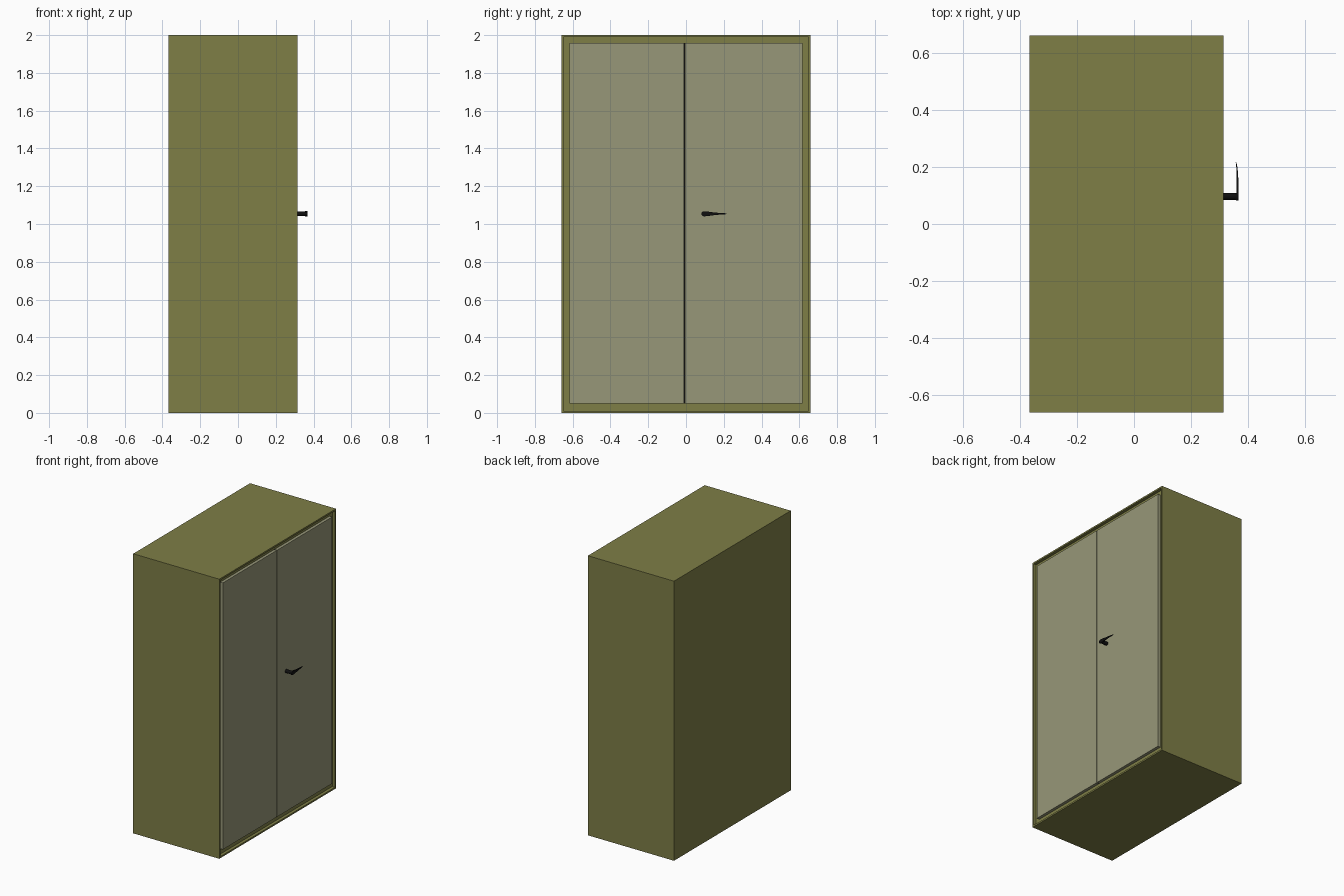
import bpy, bmesh, math
from mathutils import Matrix

if "Cube" in bpy.data.objects:
    bpy.data.objects.remove(bpy.data.objects["Cube"])

BACK, FRONT, HALF_W, TOP = -0.367, 0.314, 0.66, 2.0
RECESS = 0.022


def material(name, rgb):
    m = bpy.data.materials.new(name)
    m.diffuse_color = (*rgb, 1)
    m.use_nodes = True
    m.node_tree.nodes["Principled BSDF"].inputs["Base Color"].default_value = m.diffuse_color
    return m


olive = material("olive_paint", (0.21, 0.21, 0.062))
pale = material("pale_door_paint", (0.31, 0.31, 0.19))
black = material("black_metal", (0.005, 0.005, 0.005))


def finish(bm, name, mat):
    bmesh.ops.recalc_face_normals(bm, faces=bm.faces)
    me = bpy.data.meshes.new(name)
    bm.to_mesh(me)
    bm.free()
    me.materials.append(mat)
    ob = bpy.data.objects.new(name, me)
    bpy.context.collection.objects.link(ob)
    return ob


def box(lo, hi):
    bm = bmesh.new()
    size = [b - a for a, b in zip(lo, hi)]
    mid = [(a + b) / 2 for a, b in zip(lo, hi)]
    bmesh.ops.create_cube(bm, size=1, matrix=Matrix.Translation(mid) @ Matrix.Diagonal((*size, 1)))
    return bm


# Cabinet body with a thin raised rim around a recessed door opening
bm = box((BACK, -HALF_W, 0), (FRONT, HALF_W, TOP))
face = max(bm.faces, key=lambda f: f.calc_center_median().x)
bmesh.ops.inset_region(bm, faces=[face], thickness=0.016)
rim_inner = bmesh.ops.extrude_discrete_faces(bm, faces=[face])["faces"][0]
bmesh.ops.translate(bm, verts=rim_inner.verts, vec=(-RECESS, 0, 0))
finish(bm, "cabinet_body", olive)

# Two door panels standing in the recess with a narrow slit between them
for name, y0, y1 in (("left_door", -0.618, -0.011), ("right_door", -0.004, 0.618)):
    finish(box((FRONT - RECESS - 0.004, y0, 0.05), (FRONT - 0.001, y1, 1.957)), name, pale)
finish(box((FRONT - RECESS - 0.002, -0.011, 0.05), (FRONT - RECESS + 0.003, -0.004, 1.957)),
       "door_gap_seal", black)

# Handle stem
HZ = 1.054
bm = bmesh.new()
bmesh.ops.create_cone(bm, cap_ends=True, segments=20, radius1=0.0125, radius2=0.0125, depth=0.056,
                      matrix=Matrix.Translation((0.335, 0.097, HZ)) @ Matrix.Rotation(math.pi / 2, 4, 'Y'))
stem = finish(bm, "handle_stem", black)

# Tapered lever: (y, inner x, outer x, half height) sections bridged together
sections = [(0.082, 0.357, 0.367, 0.006), (0.087, 0.356, 0.367, 0.011), (0.095, 0.356, 0.367, 0.0135),
            (0.112, 0.359, 0.367, 0.0125), (0.135, 0.360, 0.3665, 0.009), (0.160, 0.360, 0.3655, 0.006),
            (0.185, 0.3595, 0.364, 0.004), (0.205, 0.358, 0.3615, 0.003), (0.215, 0.3565, 0.359, 0.0015)]
bm = bmesh.new()
rings = [[bm.verts.new((x, y, HZ + z)) for x, z in ((a, -h), (b, -h), (b, h), (a, h))]
         for y, a, b, h in sections]
for r, s in zip(rings, rings[1:]):
    for i in range(4):
        j = (i + 1) % 4
        bm.faces.new((r[i], r[j], s[j], s[i]))
bm.faces.new(rings[0])
bm.faces.new(rings[-1])
lever = finish(bm, "handle_lever", black)

for ob in (stem, lever):
    bpy.ops.object.select_all(action='DESELECT')
    ob.select_set(True)
    bpy.context.view_layer.objects.active = ob
    bpy.ops.object.shade_smooth_by_angle(angle=math.radians(35))
